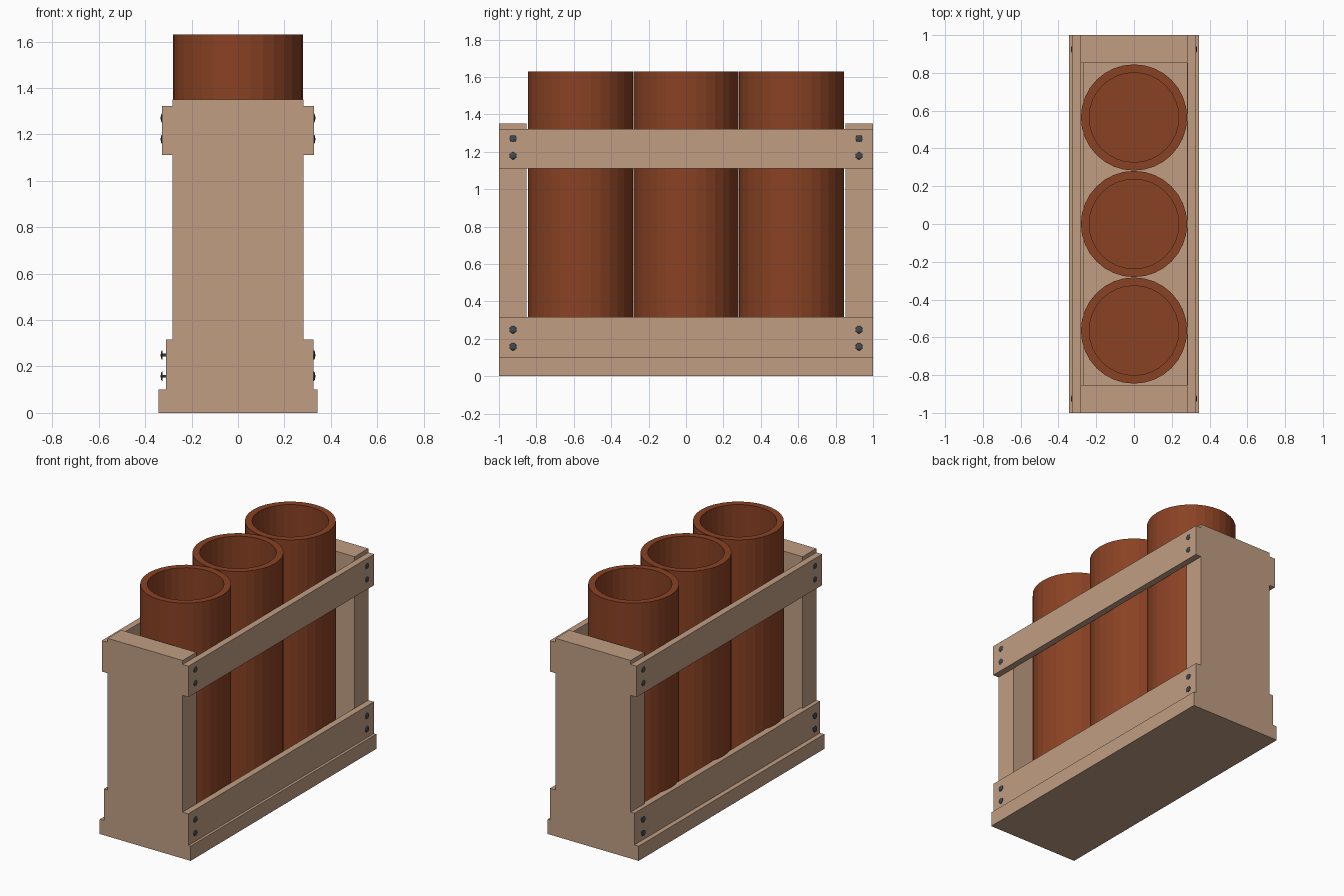
import bpy, bmesh, math
from mathutils import Matrix

if "Cube" in bpy.data.objects:
    bpy.data.objects.remove(bpy.data.objects["Cube"])


def material(name, rgb):
    m = bpy.data.materials.new(name)
    m.diffuse_color = (*rgb, 1)
    m.use_nodes = True
    m.node_tree.nodes["Principled BSDF"].inputs["Base Color"].default_value = m.diffuse_color
    return m


WOOD = material("pale wood", (0.53, 0.34, 0.225))
CLAY = material("red brown tube", (0.25, 0.054, 0.017))
STEEL = material("dark steel", (0.055, 0.065, 0.075))


def finish(bm, name, mat):
    bmesh.ops.recalc_face_normals(bm, faces=bm.faces)
    me = bpy.data.meshes.new(name)
    bm.to_mesh(me)
    bm.free()
    me.materials.append(mat)
    ob = bpy.data.objects.new(name, me)
    bpy.context.collection.objects.link(ob)
    return ob


def box(name, x0, x1, y0, y1, z0, z1):
    bm = bmesh.new()
    bmesh.ops.create_cube(bm, size=1)
    bm.transform(Matrix.Translation(((x0 + x1) / 2, (y0 + y1) / 2, (z0 + z1) / 2))
                 @ Matrix.Diagonal((x1 - x0, y1 - y0, z1 - z0, 1)))
    return finish(bm, name, WOOD)


def lathe(name, profile, sides, matrix, mat):
    """Revolve (radius, height) points around z; both ends are capped."""
    bm = bmesh.new()
    rings = [[bm.verts.new((r * math.cos(2 * math.pi * i / sides),
                            r * math.sin(2 * math.pi * i / sides), z))
              for i in range(sides)] for r, z in profile]
    for a, b in zip(rings, rings[1:]):
        for i in range(sides):
            j = (i + 1) % sides
            bm.faces.new((a[i], a[j], b[j], b[i]))
    bm.faces.new(rings[0])
    bm.faces.new(rings[-1])
    bm.transform(matrix)
    return finish(bm, name, mat)


# Base plank and the two thick end panels
box("base", -0.343, 0.343, -1, 1, 0, 0.10)
box("front_panel", -0.283, 0.283, -1, -0.853, 0.10, 1.35)
box("back_panel", -0.283, 0.283, 0.853, 1, 0.10, 1.35)

# Side rails; the lower left one sits slightly inward
box("upper_right_rail", 0.283, 0.327, -1, 1, 1.112, 1.323)
box("upper_left_rail", -0.327, -0.283, -1, 1, 1.112, 1.323)
box("lower_right_rail", 0.281, 0.325, -1, 1, 0.10, 0.316)
box("lower_left_rail", -0.311, -0.267, -1, 1, 0.10, 0.316)

# Three hollow tubes with closed bottoms
for i in (-1, 0, 1):
    lathe(f"tube_{i + 2}",
          [(0.281, 0.10), (0.281, 1.63), (0.237, 1.63), (0.237, 0.14)],
          32, Matrix.Translation((0, i * 0.564, 0)), CLAY)

# Screws: thin shank with a domed head, two at each rail end
SCREW = [(0.006, 0.25), (0.006, 0.326), (0.020, 0.326),
         (0.019, 0.329), (0.013, 0.332), (0.005, 0.333)]
for side, sx in (("right", 1), ("left", -1)):
    for end, y in (("front", -0.925), ("back", 0.925)):
        for n, z in enumerate((0.158, 0.249, 1.179, 1.271)):
            turn = Matrix.Rotation(sx * math.pi / 2, 4, 'Y')
            lathe(f"{side}_{end}_screw_{n + 1}", SCREW, 16,
                  Matrix.Translation((0, y, z)) @ turn, STEEL)
